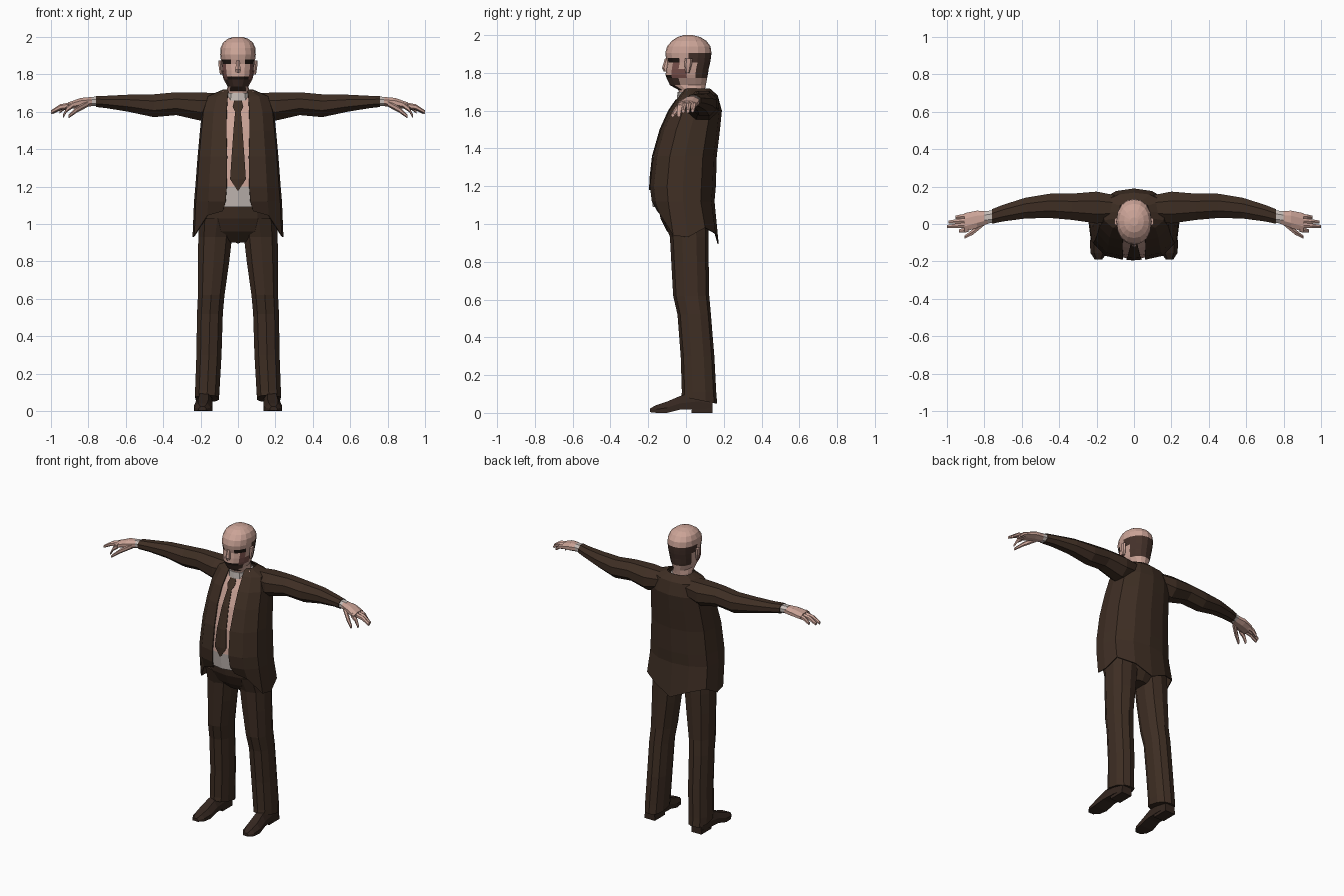
import bpy, bmesh, math
from mathutils import Vector


def material(name, r, g, b):
    m = bpy.data.materials.new(name)
    m.diffuse_color = (r, g, b, 1)
    return m


SUIT = material("suit brown", 0.048, 0.027, 0.017)
SKIN = material("skin", 0.60, 0.37, 0.31)
SHIRT = material("shirt pink", 0.60, 0.37, 0.31)
WHITE = material("cuff white", 0.56, 0.50, 0.47)
HAIR = material("hair brown", 0.06, 0.032, 0.024)
CHEEK = material("cheek red", 0.19, 0.08, 0.07)
DARK = material("eye dark", 0.015, 0.009, 0.007)
SHOE = material("shoe brown", 0.035, 0.02, 0.014)


def loft(name, rings, mats, rule=None, closed=True, cap=True, mirror=False, thick=0):
    """Skin a list of rings with quads; rule(face centre) picks the material."""
    bm = bmesh.new()
    rows = [[bm.verts.new(p) for p in r] for r in rings]
    n = len(rows[0])
    for a, b in zip(rows, rows[1:]):
        for i in range(n if closed else n - 1):
            j = (i + 1) % n
            bm.faces.new((a[i], a[j], b[j], b[i]))
    if cap:
        bm.faces.new(rows[0])
        bm.faces.new(rows[-1])
    bmesh.ops.recalc_face_normals(bm, faces=bm.faces[:])
    if rule:
        for f in bm.faces:
            f.material_index = rule(f.calc_center_median())
    me = bpy.data.meshes.new(name)
    bm.to_mesh(me)
    bm.free()
    for m in mats:
        me.materials.append(m)
    ob = bpy.data.objects.new(name, me)
    bpy.context.collection.objects.link(ob)
    if mirror:
        ob.modifiers.new("Mirror", 'MIRROR')
    if thick:
        s = ob.modifiers.new("Solidify", 'SOLIDIFY')
        s.thickness, s.offset = thick, 0
    return ob


def power(v, e):
    return math.copysign(abs(v) ** e, v)


def oval(z, hw, yf, yb, n=10, xc=0, e=0.85):
    """Horizontal ring, first point at the front."""
    out = []
    for i in range(n):
        a = math.tau * i / n
        out.append((xc + hw * power(math.sin(a), e),
                    (yf + yb) / 2 - (yb - yf) / 2 * power(math.cos(a), e), z))
    return out


def xring(x, yc, zc, ry, rz, n=8):
    """Ring across the x axis, for arms and fingers."""
    return [(x, yc + ry * math.cos(math.tau * (i + .5) / n),
             zc + rz * math.sin(math.tau * (i + .5) / n)) for i in range(n)]


def tube(name, stations, mat, n=8):
    return loft(name, [xring(*s, n=n) for s in stations], [mat], mirror=True)


# Jacket: open half shell, rows of z, half width, front y, back y, opening x
jacket = [(1.715, .08, .0, .125, .05), (1.68, .165, -.03, .165, .055),
          (1.60, .19, -.085, .187, .06), (1.50, .20, -.13, .177, .062),
          (1.36, .213, -.17, .16, .058), (1.20, .225, -.188, .155, .06),
          (1.12, .232, -.178, .148, .066), (0.93, .24, -.15, .17, .08)]
hem = (.14, .115, .01, 0, .05, .02, -.035)
rings = []
for k, (z, hw, yf, yb, ex) in enumerate(jacket):
    d = yb - yf
    half = [(ex, yf), (.68 * hw, yf + .06 * d), (.96 * hw, yf + .26 * d), (hw, yf + .5 * d),
            (.92 * hw, yf + .78 * d), (.5 * hw, yb - .05 * d), (0, yb)]
    last = k == len(jacket) - 1
    rings.append([(x, y, z + (hem[i] if last else 0)) for i, (x, y) in enumerate(half)])
loft("jacket", rings, [SUIT], closed=False, cap=False, mirror=True, thick=.006)


def front_y(z):
    for a, b in zip(jacket, jacket[1:]):
        if b[0] <= z <= a[0]:
            return a[2] + (b[2] - a[2]) * (a[0] - z) / (a[0] - b[0])


# Shirt front behind the opening, white at the bottom
rings = []
for z in (1.71, 1.68, 1.60, 1.50, 1.36, 1.20, 1.09):
    y = front_y(z)
    rings.append([(-.085, y + .016, z), (0, y, z), (.085, y + .016, z)])
loft("shirt_front", rings, [SHIRT, WHITE], lambda c: int(c.z < 1.2),
     closed=False, cap=False, thick=.004)

# Tie
rings = []
for z, w in ((1.66, .02), (1.625, .028), (1.60, .015), (1.50, .024), (1.36, .034),
             (1.24, .042), (1.18, .004)):
    y = front_y(z) - .008
    rings.append([(-w, y + .003, z), (0, y, z), (w, y + .003, z)])
loft("tie", rings, [SUIT], closed=False, cap=False, thick=.004)

# Collar
loft("shirt_collar", [oval(1.64, .072, -.05, .12, 12), oval(1.70, .068, -.045, .112, 12)],
     [WHITE])

# Arms, cuffs and hands
tube("sleeve", [(.08, .085, 1.64, .07, .06), (.20, .088, 1.628, .092, .082),
                (.33, .092, 1.643, .076, .066), (.45, .097, 1.632, .07, .066),
                (.58, .085, 1.645, .06, .05), (.70, .058, 1.652, .048, .036),
                (.76, .04, 1.655, .042, .032)], SUIT)
tube("cuff", [(.74, .042, 1.655, .037, .029), (.80, .034, 1.655, .036, .025)], WHITE)
tube("palm", [(.78, .035, 1.654, .036, .026), (.84, .025, 1.648, .05, .028),
              (.905, .008, 1.632, .054, .02)], SKIN)
for i, (y, tip, z) in enumerate(((.043, .955, 1.60), (.018, .99, 1.597),
                                 (-.006, 1.0, 1.597), (-.03, .935, 1.575))):
    mid = .89 + .55 * (tip - .89)
    tube("finger_%d" % (i + 1), [(.885, y, 1.635, .015, .017),
                                 (mid, y - .004, 1.625 - (.012 if i == 3 else 0), .014, .015),
                                 (tip, y - .008, z, .01, .01)], SKIN, 6)
tube("thumb", [(.80, .01, 1.645, .02, .018), (.86, -.042, 1.612, .017, .016),
               (.905, -.07, 1.575, .01, .01)], SKIN, 6)


# Head with eyes, mouth, beard and hair coloured by region
def head_colour(c):
    front = c.y < -.03
    if c.y > .035 and 1.775 < c.z < 1.91:
        return 1
    if front and 1.855 < c.z < 1.882 and .025 < abs(c.x) < .075:
        return 3
    if front and 1.772 < c.z < 1.79 and abs(c.x) < .05:
        return 3
    if front and 1.72 < c.z < 1.772 and abs(c.x) < .06:
        return 1
    if 1.755 < c.z < 1.84 and abs(c.x) > .05 and -.1 < c.y < -.015:
        return 2
    return 0


head = [(1.65, .06, -.03, .10), (1.71, .06, -.04, .10), (1.735, .056, -.085, .105),
        (1.772, .076, -.103, .112), (1.788, .081, -.108, .115), (1.82, .086, -.106, .12),
        (1.855, .089, -.10, .128), (1.88, .092, -.106, .132), (1.905, .095, -.11, .135),
        (1.94, .093, -.10, .13), (1.97, .08, -.075, .108), (1.99, .053, -.045, .075),
        (2.0, .022, -.01, .035)]
loft("head", [oval(*r, n=16, e=.92) for r in head], [SKIN, HAIR, CHEEK, DARK], head_colour)

# Nose and ears
loft("nose", [oval(1.875, .009, -.112, -.08, 6), oval(1.825, .016, -.127, -.08, 6),
              oval(1.808, .015, -.118, -.08, 6)], [SKIN])
loft("ear", [oval(1.80, .007, -.002, .018, 6, .09), oval(1.84, .01, -.008, .03, 6, .094),
             oval(1.875, .01, -.006, .034, 6, .096)], [SKIN], mirror=True)

# Trousers
loft("trouser_hips", [oval(1.14, .17, -.155, .12, 12), oval(1.03, .19, -.135, .12, 12),
                      oval(.96, .16, -.10, .115, 12), oval(.90, .06, -.04, .08, 12)], [SUIT])
legs = [(1.03, .11, .105, -.12, .12), (.93, .122, .094, -.085, .12),
        (.80, .13, .087, -.078, .12), (.62, .143, .074, -.068, .123),
        (.52, .15, .072, -.045, .132), (.30, .155, .07, -.028, .15),
        (.11, .164, .068, -.022, .16)]
rings = [oval(z, hw, yf, yb, 10, xc) for z, xc, hw, yf, yb in legs]
rings.append([(x, y, .085 - .2 * max(y + .02, 0)) for x, y, z in oval(.05, .066, -.025, .165, 10, .165)])
loft("trouser_leg", rings, [SUIT], mirror=True)

# Shoes: rings along y with a flat bottom, plus heel blocks
shoe = [(.14, .175, .036, .02, .08), (.06, .177, .042, .02, .11), (-.03, .181, .045, .018, .09),
        (-.10, .186, .05, .0, .06), (-.155, .189, .043, .0, .042), (-.19, .19, .02, .004, .024)]
loft("shoe", [[(xc + s * w, y, zb + t * (zt - zb)) for s, t in
               ((-1, 0), (1, 0), (1, .45), (.55, 1), (-.55, 1), (-1, .45))]
              for y, xc, w, zb, zt in shoe], [SHOE], mirror=True)
loft("shoe_heel", [[(.176 - .038, y, 0), (.176 + .038, y, 0), (.176 + .038, y, .025),
                    (.176 - .038, y, .025)] for y in (.03, .14)], [SHOE], mirror=True)
